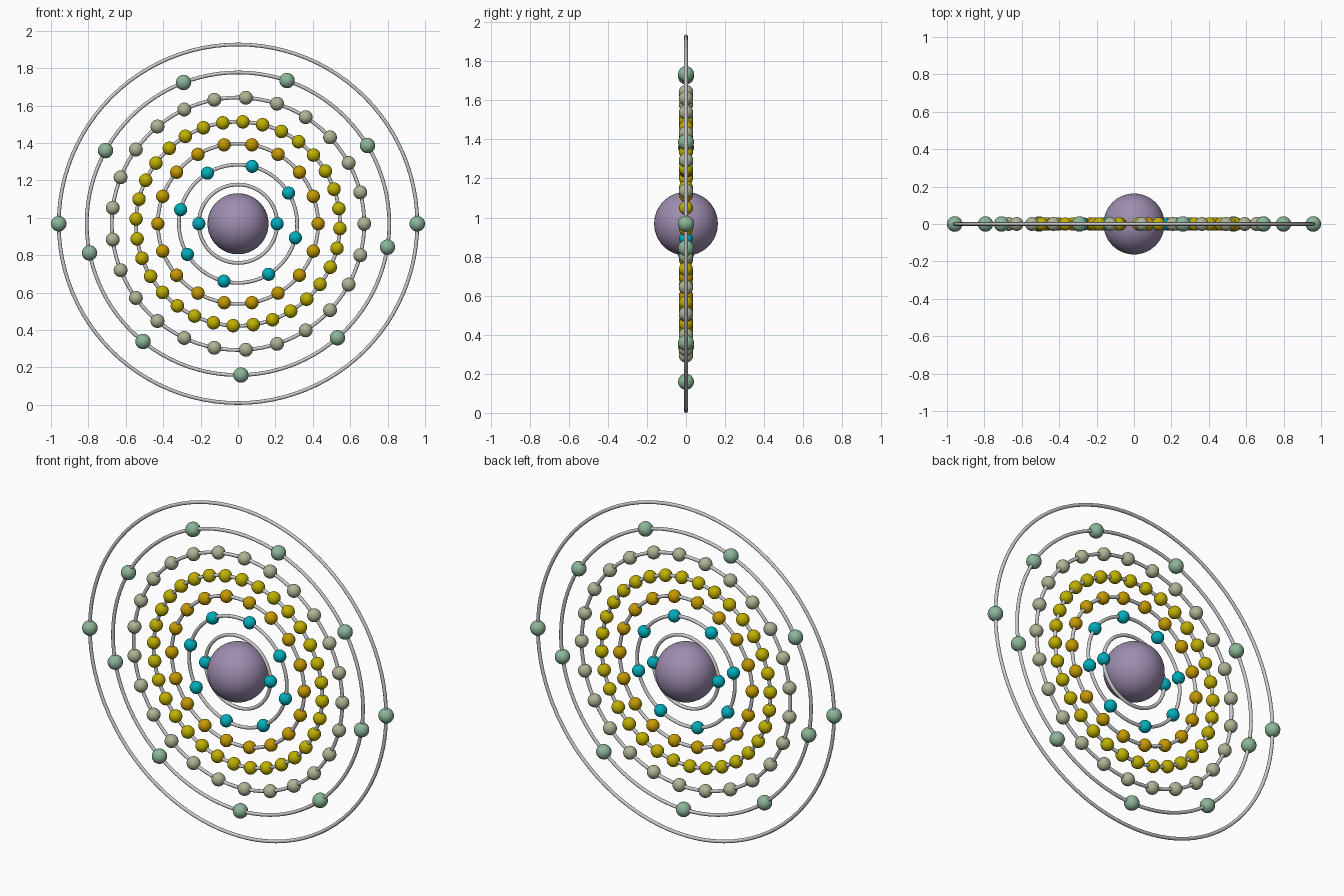
import bpy
from math import cos, sin, radians, tau

if "Cube" in bpy.data.objects:
    bpy.data.objects.remove(bpy.data.objects["Cube"])

TUBE = 0.0098
OUTER = 0.9585
CZ = OUTER + TUBE  # nucleus height


def linear(c):
    return tuple((v / 255) ** 2.2 for v in c) + (1.0,)


def material(name, rgb):
    m = bpy.data.materials.new(name)
    m.diffuse_color = linear(rgb)
    m.use_nodes = True
    m.node_tree.nodes["Principled BSDF"].inputs["Base Color"].default_value = m.diffuse_color
    return m


def smooth(obj):
    for p in obj.data.polygons:
        p.use_smooth = True


def ball(name, r, loc, mat, seg, rings):
    bpy.ops.mesh.primitive_uv_sphere_add(segments=seg, ring_count=rings, radius=r, location=loc)
    o = bpy.context.object
    o.name = name
    o.data.materials.append(mat)
    smooth(o)
    return o


cyan = material("cyan", (0, 172, 186))
gold = material("gold", (196, 152, 10))
yellow = material("yellow", (190, 174, 8))
beige = material("beige", (172, 178, 148))
green = material("green", (138, 180, 152))
purple = material("purple", (156, 140, 174))

# nucleus
ball("nucleus", 0.163, (0, 0, CZ), purple, 64, 32)

# shells: orbit radius, electron count, phase in degrees, electron radius, material
shells = [
    (0.2095, 2, 0, 0.035, cyan),
    (0.3160, 8, -13.8, 0.035, cyan),
    (0.4285, 18, 0, 0.0355, gold),
    (0.5455, 32, -2.7, 0.036, yellow),
    (0.6750, 25, 0, 0.037, beige),
    (0.8090, 9, -8.9, 0.041, green),
    (OUTER, 2, 0, 0.0415, green),
]

for i, (r, n, phase, er, mat) in enumerate(shells, 1):
    # orbit ring standing in the xz plane
    bpy.ops.mesh.primitive_torus_add(major_radius=r, minor_radius=TUBE, major_segments=96,
                                     minor_segments=12, location=(0, 0, CZ),
                                     rotation=(radians(90), 0, 0))
    ring = bpy.context.object
    ring.name = f"orbit_ring_{i}"
    smooth(ring)

    # electrons share one mesh per shell
    mesh = None
    for k in range(n):
        a = radians(phase) + tau * k / n
        loc = (r * cos(a), 0, CZ + r * sin(a))
        if mesh is None:
            e = ball(f"electron_{i}_{k + 1}", er, loc, mat, 24, 16)
            mesh = e.data
        else:
            e = bpy.data.objects.new(f"electron_{i}_{k + 1}", mesh)
            e.location = loc
            bpy.context.collection.objects.link(e)
